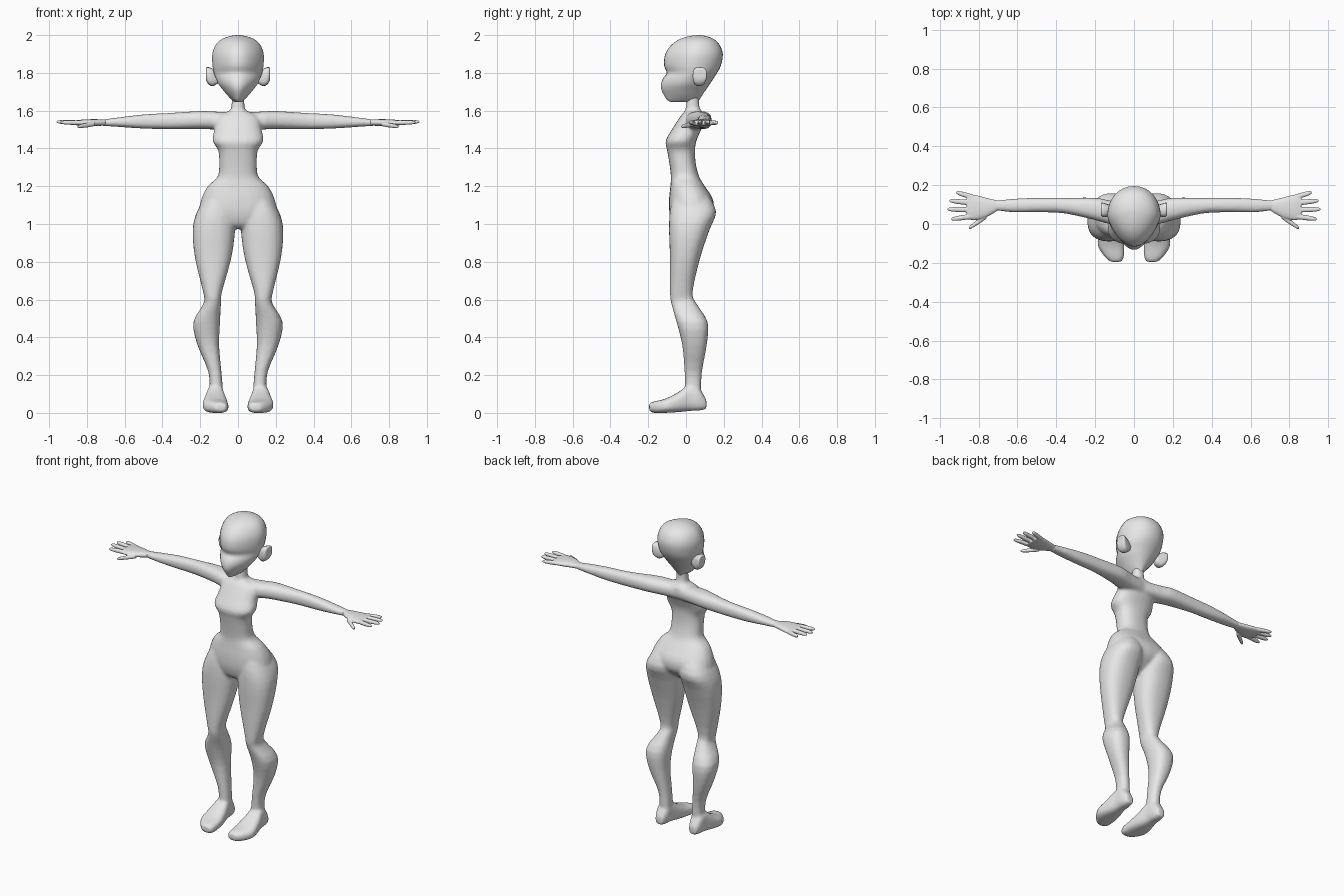
import bpy
import bmesh
from math import cos, sin, pi, copysign

default_cube = bpy.data.objects.get("Cube")
if default_cube:
    bpy.data.objects.remove(default_cube, do_unlink=True)

# Single clay colour
clay = bpy.data.materials.new("light_grey_clay")
clay.use_nodes = True
clay.diffuse_color = (0.8, 0.8, 0.8, 1)
clay.node_tree.nodes["Principled BSDF"].inputs["Base Color"].default_value = (0.8, 0.8, 0.8, 1)


def spline(a, b, c, d, t):
    """Catmull-Rom blend between b and c."""
    return b + 0.5 * t * (c - a + t * (2*a - 5*b + 4*c - d + t * (3*(b - c) + d - a)))


def refine(rings, steps):
    """Insert smoothly blended rings between the given ones."""
    result = []
    last = len(rings) - 1
    for i in range(last):
        four = [rings[max(i - 1, 0)], rings[i], rings[i + 1], rings[min(i + 2, last)]]
        for s in range(steps):
            result.append([spline(*values, s / steps) for values in zip(*four)])
    result.append(rings[last])
    return result


def loft(bm, axis, rings, side=1, sides=24, steps=3, square=0.85, pointed=0.0):
    """Skin rings of (position, low, high, low, high) placed along an axis."""
    order = {"x": (0, 1, 2), "y": (1, 0, 2), "z": (2, 0, 1)}[axis]
    loops = []
    for pos, u0, u1, v0, v1 in refine(rings, steps):
        loop = []
        for k in range(sides):
            c, s = cos(2 * pi * k / sides), sin(2 * pi * k / sides)
            u = copysign(abs(c) ** square, c) * (1 - pointed * max(-s, 0))
            v = copysign(abs(s) ** square, s)
            co = [0, 0, 0]
            co[order[0]] = pos
            co[order[1]] = (u0 + u1) / 2 + u * (u1 - u0) / 2
            co[order[2]] = (v0 + v1) / 2 + v * (v1 - v0) / 2
            co[0] *= side
            loop.append(bm.verts.new(co))
        loops.append(loop)
    for low, high in zip(loops, loops[1:]):
        for k in range(sides):
            n = (k + 1) % sides
            bm.faces.new((low[k], low[n], high[n], high[k]))
    bm.faces.new(loops[0])
    bm.faces.new(loops[-1])


def finish(bm, name, voxel=None, smoothing=0):
    """Turn the mesh into a smooth object, fusing overlapping parts on request."""
    bmesh.ops.recalc_face_normals(bm, faces=bm.faces)
    mesh = bpy.data.meshes.new(name)
    bm.to_mesh(mesh)
    bm.free()
    mesh.materials.append(clay)
    for polygon in mesh.polygons:
        polygon.use_smooth = True
    obj = bpy.data.objects.new(name, mesh)
    bpy.context.collection.objects.link(obj)
    if voxel:
        remesh = obj.modifiers.new("fuse", "REMESH")
        remesh.mode = "VOXEL"
        remesh.voxel_size = voxel
        remesh.use_smooth_shade = True
        soften = obj.modifiers.new("soften", "SMOOTH")
        soften.factor = 0.5
        soften.iterations = smoothing
    return obj


# Torso and neck: height, half width, front, back
torso = [
    (1.7, .035, .01, .07), (1.63, .034, 0, .07), (1.6, .045, -.005, .08),
    (1.57, .11, -.03, .1), (1.5, .125, -.075, .08), (1.44, .135, -.108, .055),
    (1.39, .105, -.1, .048), (1.32, .1, -.088, .052), (1.25, .108, -.08, .07),
    (1.2, .16, -.083, .1), (1.13, .195, -.09, .143), (1.06, .2, -.088, .14),
    (1, .13, -.07, .08), (.975, .05, -.04, .04),
]
# Leg: height, inner, outer, front, back
leg = [
    (1.18, .02, .15, -.06, .1), (1.07, .015, .215, -.085, .16),
    (.97, .015, .24, -.09, .125), (.82, .035, .228, -.085, .075),
    (.64, .085, .185, -.085, .035), (.58, .09, .182, -.078, .055),
    (.48, .095, .237, -.05, .115), (.36, .1, .215, -.02, .11),
    (.22, .088, .158, -.008, .085), (.12, .08, .15, -.005, .08),
    (.04, .085, .155, 0, .08),
]
# Foot: depth, inner, outer, sole, top
foot = [
    (-.195, .065, .12, .01, .05), (-.17, .052, .15, 0, .06),
    (-.11, .05, .187, 0, .075), (-.04, .06, .18, .004, .11),
    (.02, .075, .165, .01, .15), (.07, .08, .16, .012, .13),
    (.108, .095, .145, .02, .07),
]
# Arm: reach, front, back, underside, top
arm = [
    (0, .01, .1, 1.5, 1.59), (.12, 0, .12, 1.5, 1.595),
    (.2, .02, .135, 1.503, 1.598), (.36, .055, .135, 1.503, 1.588),
    (.5, .06, .135, 1.505, 1.58), (.62, .06, .13, 1.513, 1.566),
    (.72, .07, .12, 1.52, 1.553), (.76, .075, .115, 1.525, 1.55),
]

# Body with limbs fused into one skin
body = bmesh.new()
loft(body, "z", [(z, -w, w, f, b) for z, w, f, b in torso])
for side in (1, -1):
    loft(body, "z", leg, side)
    loft(body, "y", foot, side, square=.75)
    loft(body, "x", arm, side)
finish(body, "body", voxel=.008, smoothing=8)

# Head: height, half width, face, back of skull
head = [
    (1.645, .015, -.075, .065), (1.655, .03, -.098, .07), (1.68, .055, -.115, .085),
    (1.71, .08, -.13, .105), (1.74, .103, -.132, .125), (1.77, .117, -.122, .145),
    (1.8, .128, -.102, .165), (1.84, .135, -.116, .185), (1.9, .136, -.11, .195),
    (1.95, .117, -.075, .177), (1.98, .083, -.03, .145), (1.995, .04, .02, .105),
    (2, .005, .06, .07),
]
skull = bmesh.new()
loft(skull, "z", [(z, -w, w, f, b) for z, w, f, b in head],
     sides=32, square=.95, pointed=.3)
finish(skull, "head")

# Ears: reach, front, back, bottom, top
ear = [
    (.1, .05, .09, 1.75, 1.8), (.13, .04, .1, 1.73, 1.82),
    (.155, .035, .108, 1.738, 1.83), (.168, .042, .11, 1.76, 1.828),
    (.17, .06, .1, 1.78, 1.815),
]
# Palm: reach, front, back, underside, top
palm = [
    (.7, .07, .12, 1.522, 1.553), (.76, .035, .135, 1.518, 1.555),
    (.82, .02, .15, 1.518, 1.553), (.86, .025, .155, 1.523, 1.549),
]
# Fingers and thumb: root reach, root depth, tip reach, tip depth, root and tip height
digits = [
    (.83, .138, .915, .163, 1.535, 1.537), (.83, .108, .95, .12, 1.536, 1.541),
    (.83, .073, .96, .076, 1.536, 1.541), (.83, .04, .94, .025, 1.536, 1.538),
    (.76, .04, .85, -.022, 1.53, 1.515),
]
for side, label in ((1, "left"), (-1, "right")):
    shell = bmesh.new()
    loft(shell, "x", ear, side, sides=16, steps=2, square=.7)
    finish(shell, label + "_ear")

    hand = bmesh.new()
    loft(hand, "x", palm, side)
    for x0, y0, x1, y1, z0, z1 in digits:
        finger = []
        for t, r in ((0, .014), (.5, .0135), (.85, .011), (1, .006)):
            x, y, z = (a + (b - a) * t for a, b in ((x0, x1), (y0, y1), (z0, z1)))
            finger.append((x, y - r, y + r, z - r * .9, z + r * .9))
        loft(hand, "x", finger, side, sides=12)
    finish(hand, label + "_hand", voxel=.004, smoothing=3)
